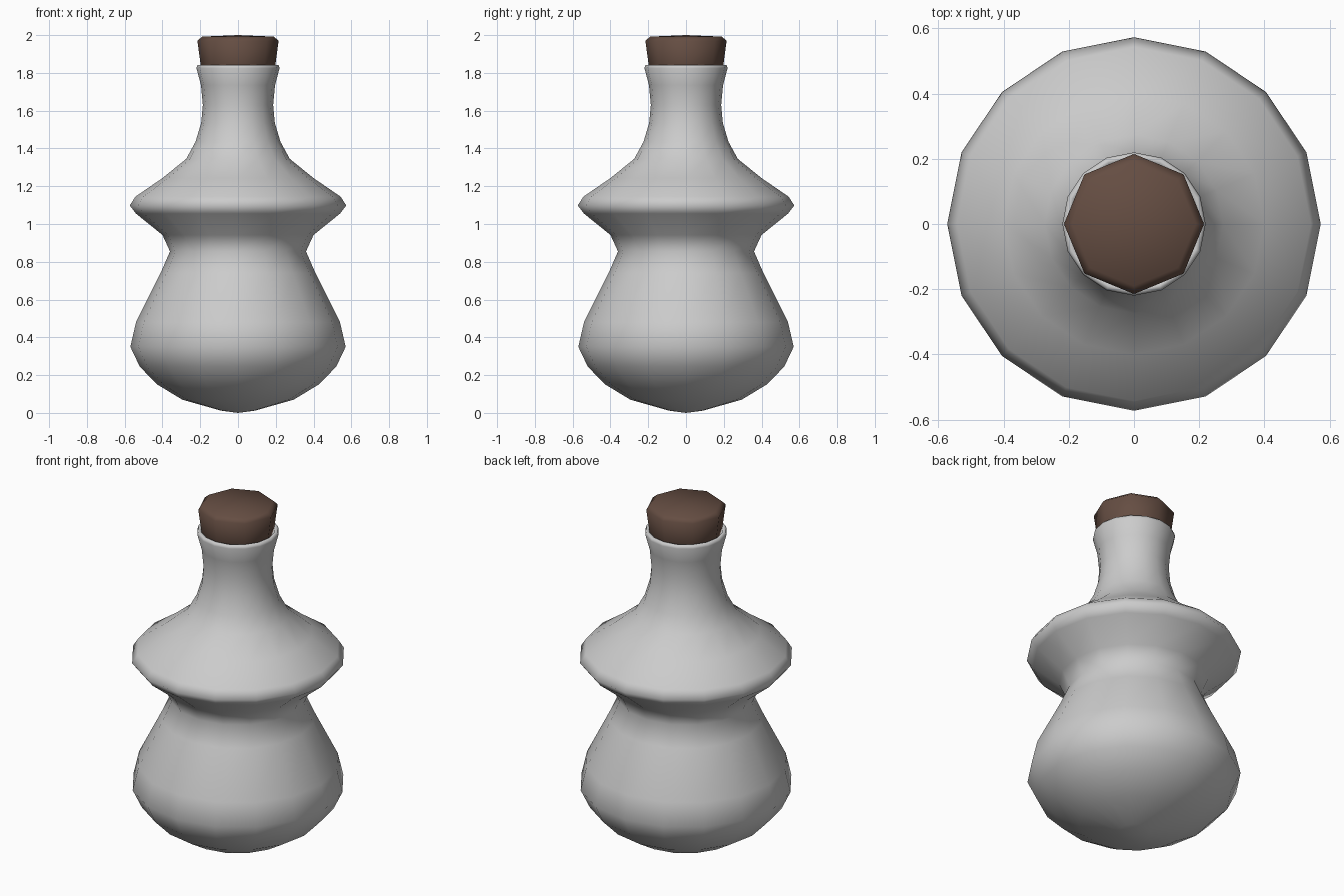
import bpy, bmesh, math

if "Cube" in bpy.data.objects:
    bpy.data.objects.remove(bpy.data.objects["Cube"])


def lathe(name, profile, sides):
    """Revolve (radius, z) points around z; radius 0 becomes a pole."""
    bm = bmesh.new()
    rings = []
    for r, z in profile:
        if r == 0:
            rings.append([bm.verts.new((0, 0, z))] * sides)
        else:
            rings.append([bm.verts.new((r * math.cos(2 * math.pi * i / sides),
                                        r * math.sin(2 * math.pi * i / sides), z))
                          for i in range(sides)])
    for a, b in zip(rings, rings[1:]):
        for i in range(sides):
            j = (i + 1) % sides
            # drop repeated pole vertices so the caps become triangles
            bm.faces.new(list(dict.fromkeys((a[i], a[j], b[j], b[i]))))
    for f in bm.faces:
        f.smooth = True
    bmesh.ops.recalc_face_normals(bm, faces=bm.faces)
    mesh = bpy.data.meshes.new(name)
    bm.to_mesh(mesh)
    bm.free()
    obj = bpy.data.objects.new(name, mesh)
    bpy.context.collection.objects.link(obj)
    return obj


# Bottle: round belly, pinched waist, flared shoulder, neck and turned-in lip
lathe("bottle", [
    (0, 0.0), (0.09, 0.012), (0.295, 0.07), (0.43, 0.152), (0.52, 0.245),
    (0.57, 0.35), (0.54, 0.48), (0.41, 0.74), (0.36, 0.855), (0.40, 0.942),
    (0.54, 1.055), (0.573, 1.098), (0.543, 1.145), (0.40, 1.243),
    (0.274, 1.345), (0.225, 1.435), (0.195, 1.535), (0.186, 1.63),
    (0.196, 1.735), (0.22, 1.825), (0.215, 1.842), (0.20, 1.842),
    (0.182, 1.80), (0.175, 1.72)], 16)

# Cork: tapered eight-sided stopper pushed into the neck
cork = lathe("cork", [
    (0, 1.72), (0.172, 1.72), (0.198, 1.845), (0.215, 1.97),
    (0.19, 1.992), (0, 2.0)], 8)
brown = bpy.data.materials.new("cork_brown")
brown.diffuse_color = (0.13, 0.075, 0.055, 1)
brown.use_nodes = True
brown.node_tree.nodes["Principled BSDF"].inputs["Base Color"].default_value = brown.diffuse_color
cork.data.materials.append(brown)
